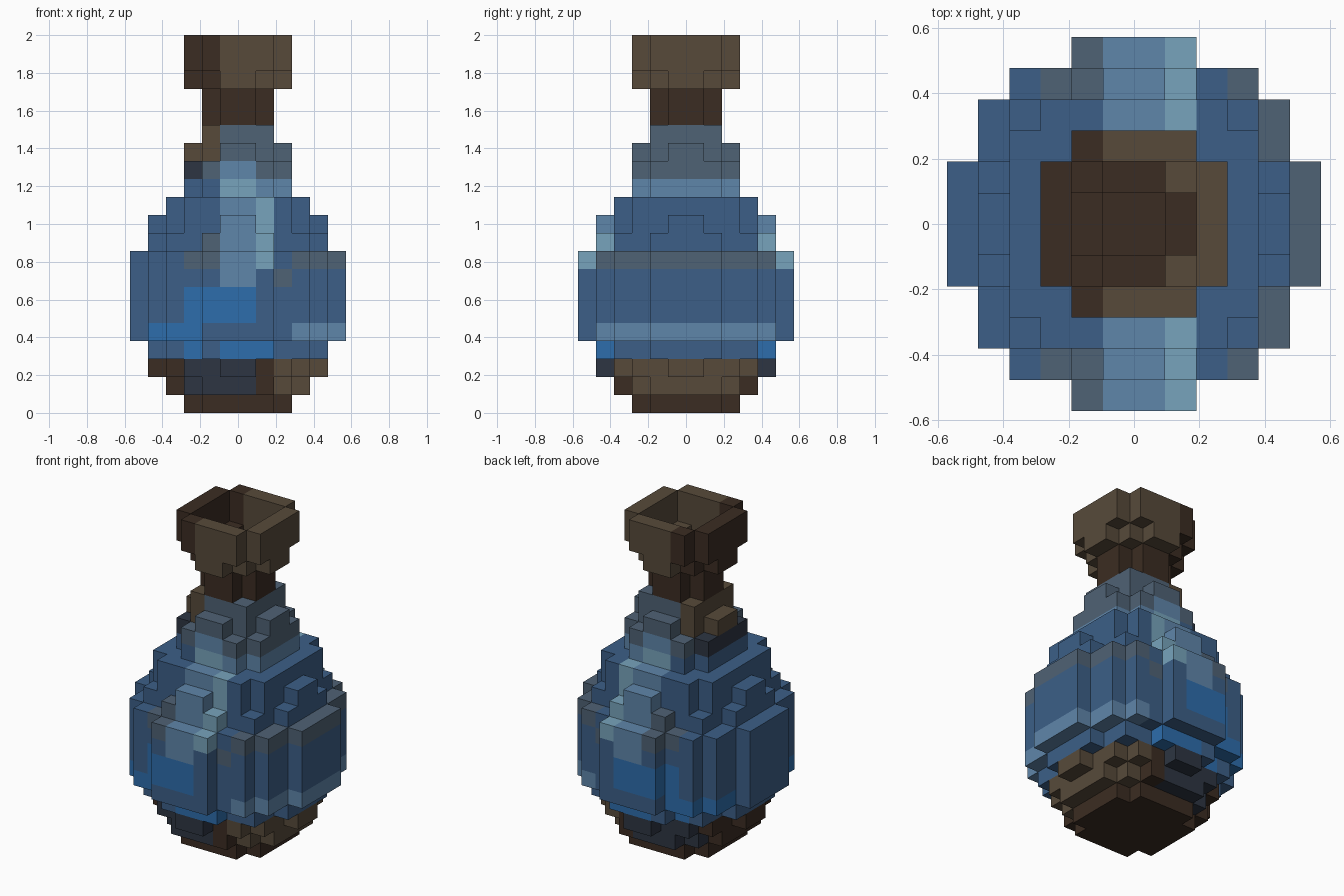
import bpy
import bmesh

cube = bpy.data.objects.get("Cube")
if cube:
    bpy.data.objects.remove(cube, do_unlink=True)

U = 2 / 21  # edge length of one block

# Palette (sRGB 0-255)
PALETTE = {
    "D": ("dark_brown", (59, 44, 34)),
    "T": ("tan_brown", (87, 74, 58)),
    "G": ("slate_grey", (79, 98, 117)),
    "B": ("mid_blue", (60, 95, 135)),
    "L": ("light_blue", (95, 134, 170)),
    "C": ("pale_cyan", (119, 164, 188)),
    "R": ("bright_blue", (45, 109, 172)),
    "N": ("dark_navy", (45, 53, 66)),
}


def to_linear(v):
    v /= 255
    return v / 12.92 if v <= 0.04045 else ((v + 0.055) / 1.055) ** 2.4


materials = {}
for key, (name, rgb) in PALETTE.items():
    col = tuple(to_linear(v) for v in rgb) + (1.0,)
    mat = bpy.data.materials.new(name)
    mat.use_nodes = True
    mat.diffuse_color = col
    bsdf = next(n for n in mat.node_tree.nodes if n.type == "BSDF_PRINCIPLED")
    bsdf.inputs["Base Color"].default_value = col
    bsdf.inputs["Roughness"].default_value = 0.9
    materials[key] = mat

# Round block outlines: half width of each row, counted out from the middle
D12 = (6, 6, 5, 5, 4, 2)
D10 = (5, 5, 4, 4, 2)
D10_NUB = (5, 4, 4, 3, 1)
D8 = (4, 4, 4, 3)
D8_SMALL = (4, 4, 3, 2)
D6 = (3, 3, 2)
D6_NUB = (3, 2, 1)
D4 = (2, 2)
D4_PLUS = (2, 1)
D2 = (1,)

# Each part lists its layers from bottom up:
# outline, hollow, colour of each block column from right (-x) to left (+x)
PARTS = {
    "base": [
        (D6, (), "DDDDDD"),
        (D8_SMALL, D2, "DNNNNDTT"),
        (D10_NUB, D2, "DDNNNNDTTT"),
    ],
    "flask_body": [
        (D10, D2, "BBRBRRRBBB"),
        (D12, D2, "BRRRBBBBBLLL"),
        (D12, D2, "BBBRRRRBBBBB"),
        (D12, D2, "BBBRRRRBBBBB"),
        (D12, D2, "BBBBBLLBGBBB"),
        (D12, D2, "BBBGGLLCBGGG"),
        (D10, D2, "BBBGLLCBBB"),
        (D10_NUB, D2, "BBBBLLCBBB"),
        (D8, D2, "BBBLLCBB"),
    ],
    "shoulder": [
        (D6, D2, "BBCCLL"),
        (D6, D2, "NGLLGG"),
        (D6_NUB, D2, "TTGGGG"),
        (D4, D2, "TGGG"),
    ],
    "neck": [(D4_PLUS, D2, "DDDD")] * 2,
    "rim": [
        (D6_NUB, D4_PLUS, "DDTTTT"),
        (D6, D4, "DDTTTT"),
        (D6, D4, "DDTTTT"),
    ],
}


def disk(rows):
    """Block positions filling a four-way mirrored outline."""
    return {(x, y) for j, half in enumerate(rows)
            for y in (j, -1 - j) for x in range(-half, half)}


# Fill the block grid: position -> (part, colour)
cells = {}
z = 0
for part, layers in PARTS.items():
    for outline, hollow, colours in layers:
        for x, y in disk(outline) - disk(hollow):
            cells[x, y, z] = (part, colours[x + len(colours) // 2])
        z += 1

# Outward direction and corner loop of each block side
SIDES = {
    (1, 0, 0): ((1, 0, 0), (1, 1, 0), (1, 1, 1), (1, 0, 1)),
    (-1, 0, 0): ((0, 0, 0), (0, 0, 1), (0, 1, 1), (0, 1, 0)),
    (0, 1, 0): ((0, 1, 0), (0, 1, 1), (1, 1, 1), (1, 1, 0)),
    (0, -1, 0): ((0, 0, 0), (1, 0, 0), (1, 0, 1), (0, 0, 1)),
    (0, 0, 1): ((0, 0, 1), (1, 0, 1), (1, 1, 1), (0, 1, 1)),
    (0, 0, -1): ((0, 0, 0), (0, 1, 0), (1, 1, 0), (1, 0, 0)),
}


def build_part(part):
    """Skin the exposed block sides of one part."""
    bm = bmesh.new()
    verts = {}
    keys = list(PALETTE)
    used = sorted({c for p, c in cells.values() if p == part}, key=keys.index)
    for pos, (owner, colour) in cells.items():
        if owner != part:
            continue
        for step, loop in SIDES.items():
            if tuple(a + b for a, b in zip(pos, step)) in cells:
                continue
            corners = []
            for corner in loop:
                p = tuple(a + b for a, b in zip(pos, corner))
                if p not in verts:
                    verts[p] = bm.verts.new([v * U for v in p])
                corners.append(verts[p])
            bm.faces.new(corners).material_index = used.index(colour)
    mesh = bpy.data.meshes.new(part)
    bm.to_mesh(mesh)
    bm.free()
    for key in used:
        mesh.materials.append(materials[key])
    bpy.context.scene.collection.objects.link(bpy.data.objects.new(part, mesh))


for part_name in PARTS:
    build_part(part_name)
